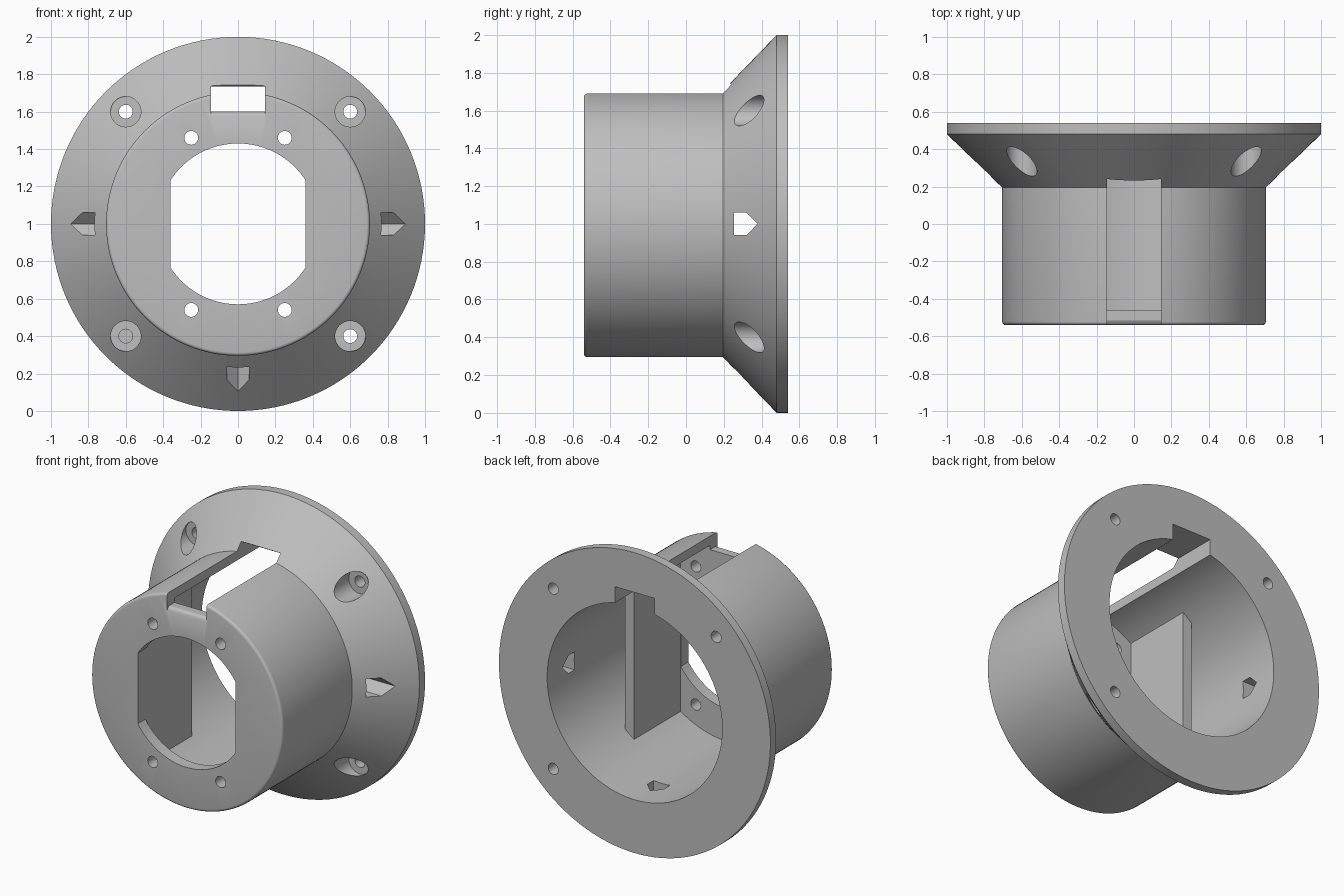
import bpy, bmesh
from math import cos, sin, pi, tau, sqrt, asin, radians
from mathutils import Vector

if "Cube" in bpy.data.objects:
    bpy.data.objects.remove(bpy.data.objects["Cube"], do_unlink=True)

grey = bpy.data.materials.new("plain grey")
grey.use_nodes = True
colour = (0.52, 0.52, 0.52, 1)
grey.diffuse_color = colour
grey.node_tree.nodes["Principled BSDF"].inputs["Base Color"].default_value = colour

CZ = 1.0          # height of the housing axis
OUTER, BORE = 0.705, 0.645
FRONT, BACK = -0.54, 0.54
INNER = -0.46     # inside of the front plate


def finish(bm, name):
    bmesh.ops.recalc_face_normals(bm, faces=bm.faces)
    mesh = bpy.data.meshes.new(name)
    bm.to_mesh(mesh)
    bm.free()
    mesh.materials.append(grey)
    obj = bpy.data.objects.new(name, mesh)
    bpy.context.collection.objects.link(obj)
    return obj


def lathe(name, profile, steps):
    """Revolve (radius, y) points around the housing axis."""
    bm = bmesh.new()
    verts = [bm.verts.new((r, y, CZ)) for r, y in profile]
    edges = [bm.edges.new(pair) for pair in zip(verts, verts[1:])]
    bmesh.ops.spin(bm, geom=verts + edges, cent=(0, 0, CZ), axis=(0, 1, 0),
                   angle=tau, steps=steps, use_duplicate=False)
    bmesh.ops.remove_doubles(bm, verts=bm.verts, dist=0.0005)
    return finish(bm, name)


def prism(name, outline, lo, hi, axis):
    """Extrude a 2D outline along one axis."""
    place = {"x": lambda a, b, d: (d, a, b),
             "y": lambda a, b, d: (a, d, b),
             "z": lambda a, b, d: (a, b, d)}[axis]
    bm = bmesh.new()
    face = bm.faces.new([bm.verts.new(place(a, b, lo)) for a, b in outline])
    top = bmesh.ops.extrude_face_region(bm, geom=[face])["geom"]
    shift = Vector(place(0, 0, hi - lo))
    bmesh.ops.translate(bm, vec=shift,
                        verts=[g for g in top if isinstance(g, bmesh.types.BMVert)])
    return finish(bm, name)


def circle(x, z, r, n=32):
    return [(x + r * cos(tau * i / n), z + r * sin(tau * i / n)) for i in range(n)]


def rect(a0, a1, b0, b1):
    return [(a0, b0), (a1, b0), (a1, b1), (a0, b1)]


def combine(target, tool, operation="DIFFERENCE"):
    mod = target.modifiers.new(tool.name, "BOOLEAN")
    mod.operation, mod.solver, mod.object = operation, "EXACT", tool
    bpy.context.view_layer.objects.active = target
    bpy.ops.object.modifier_apply(modifier=mod.name)
    bpy.data.objects.remove(tool, do_unlink=True)


# Housing: drum with rounded front rim, flared cone, flat flange and bore
fillet = 0.018
rim = [(OUTER - fillet + fillet * sin(t), FRONT + fillet - fillet * cos(t))
       for t in (pi / 2 * i / 4 for i in range(5))]
housing = lathe("flanged_housing",
                [(0, FRONT)] + rim + [(OUTER, 0.195), (1, 0.48), (1, BACK),
                                      (BORE, BACK), (BORE, INNER), (0, INNER)], 128)

# Two upright plates inside the bore
for side in (-1, 1):
    xs = sorted((side * 0.361, side * 0.427))
    combine(housing, prism("inner_plate", rect(*xs, CZ - 0.55, CZ + 0.55),
                           INNER - 0.03, 0.03, "y"), "UNION")

# Front opening: circle with flattened sides
r, half = 0.43, 0.36
reach = asin(sqrt(r * r - half * half) / r)
arc = [pi / 2 + (pi / 2 - reach) * (i / 12 - 1) for i in range(25)]
outline = [(r * cos(t), CZ + r * sin(t)) for t in arc]
outline += [(-x, 2 * CZ - z) for x, z in outline]
combine(housing, prism("opening_cutter", outline, FRONT - 0.1, INNER + 0.05, "y"))

# Slot along the top, with eased edges at the front lip and on the cone
slot = [(-0.6, 1.54), (FRONT, 1.575), (FRONT + 0.008, 1.59), (FRONT + 0.025, 1.6),
        (0.6, 1.6), (0.6, 1.735), (0.245, 1.735), (0.21, 1.76), (-0.6, 1.76)]
combine(housing, prism("slot_cutter", slot, -0.145, 0.145, "x"))

# Screw holes: plain in the front plate, counterbored in the flange
for sx in (-1, 1):
    for sz in (-1, 1):
        x, z = sx * 0.25, CZ + sz * 0.46
        combine(housing, prism("plate_hole", circle(x, z, 0.037), -0.6, -0.4, "y"))
        x, z = sx * 0.6, CZ + sz * 0.6
        combine(housing, prism("counterbore", circle(x, z, 0.081, 48), 0.1, 0.425, "y"))
        combine(housing, prism("flange_hole", circle(x, z, 0.037), 0.3, 0.6, "y"))

# Pointed windows through the cone at both sides and the bottom
arrow = [(0.255, -0.06), (0.32, -0.06), (0.378, 0), (0.32, 0.06), (0.255, 0.06)]
combine(housing, prism("side_windows", [(y, CZ + w) for y, w in arrow], -1.1, 1.1, "x"))
combine(housing, prism("bottom_window", [(w, y) for y, w in arrow], -0.1, 0.6, "z"))

# Smooth curved walls, keep machined edges sharp
bpy.ops.object.select_all(action="DESELECT")
housing.select_set(True)
bpy.context.view_layer.objects.active = housing
bpy.ops.object.shade_smooth_by_angle(angle=radians(30))
